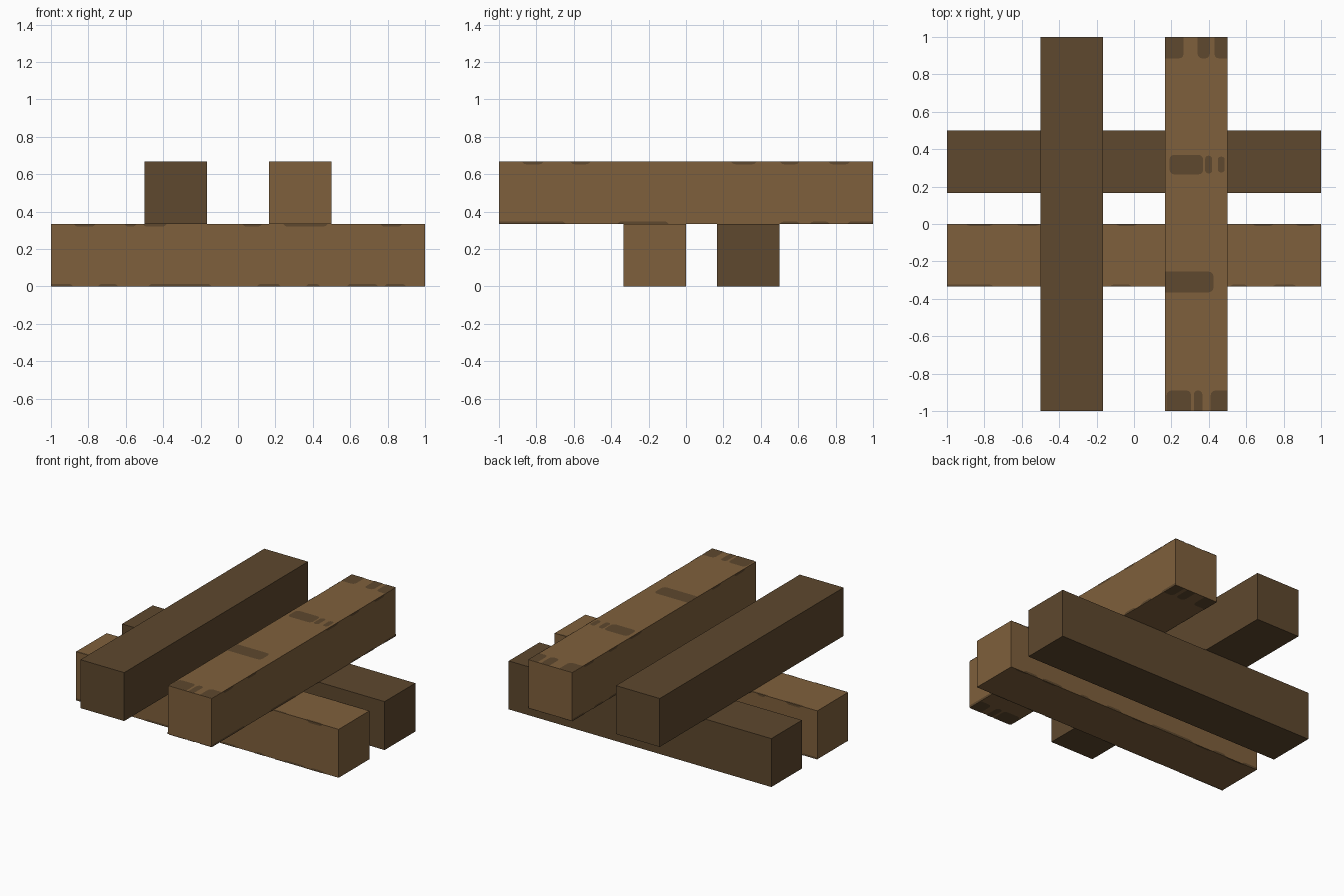
import bpy, bmesh, math
from mathutils import Vector

if "Cube" in bpy.data.objects:
    bpy.data.objects.remove(bpy.data.objects["Cube"])


def srgb(r, g, b):
    f = lambda c: c / 12.92 if c <= 0.04045 else ((c + 0.055) / 1.055) ** 2.4
    return [f(c / 255) for c in (r, g, b)] + [1.0]


def material(name, rgb):
    m = bpy.data.materials.new(name)
    m.diffuse_color = srgb(*rgb)
    m.use_nodes = True
    m.node_tree.nodes["Principled BSDF"].inputs["Base Color"].default_value = m.diffuse_color
    return m


LIGHT = material("light_wood", (127, 96, 60))
DARK = material("dark_bark", (94, 72, 46))
T = 1 / 3  # beam thickness


def finish(bm, name, mat):
    me = bpy.data.meshes.new(name)
    bm.to_mesh(me)
    bm.free()
    me.materials.append(mat)
    ob = bpy.data.objects.new(name, me)
    bpy.context.collection.objects.link(ob)


def beam(name, lo, hi, mat):
    bm = bmesh.new()
    bmesh.ops.create_cube(bm, size=1)
    for v in bm.verts:
        v.co = [lo[i] + (v.co[i] + 0.5) * (hi[i] - lo[i]) for i in range(3)]
    finish(bm, name, mat)


def patches(name, lo, hi, axis, side, rects):
    """Thin rounded bark marks on one beam face, clipped at the face edges."""
    a, b = [i for i in range(3) if i != axis]
    normal = Vector([side if i == axis else 0 for i in range(3)])
    pos = hi[axis] + 0.002 if side > 0 else lo[axis] - 0.002
    bm = bmesh.new()
    for u0, u1, v0, v1 in rects:
        r = min(0.025, (u1 - u0) / 2.2, (v1 - v0) / 2.2)
        pts = []
        for k, (cu, cv) in enumerate([(u1 - r, v1 - r), (u0 + r, v1 - r),
                                      (u0 + r, v0 + r), (u1 - r, v0 + r)]):
            for j in range(4):
                t = math.pi / 2 * (k + j / 3)
                u = min(max(cu + r * math.cos(t), lo[a]), hi[a])
                v = min(max(cv + r * math.sin(t), lo[b]), hi[b])
                if not pts or math.dist(pts[-1], (u, v)) > 1e-5:
                    pts.append((u, v))
        if math.dist(pts[0], pts[-1]) < 1e-5:
            pts.pop()
        verts = []
        for u, v in pts:
            co = [0, 0, 0]
            co[axis], co[a], co[b] = pos, u, v
            verts.append(bm.verts.new(co))
        f = bm.faces.new(verts)
        f.normal_update()
        if f.normal.dot(normal) < 0:
            f.normal_flip()
    finish(bm, name, DARK)


# Four crossed beams
front_lo, front_hi = (-1, -T, 0), (1, 0, T)
right_lo, right_hi = (T / 2, -1, T), (0.5, 1, 2 * T)
beam("lower_front_beam", front_lo, front_hi, LIGHT)
beam("lower_back_beam", (-1, T / 2, 0), (1, 0.5, T), DARK)
beam("upper_left_beam", (-0.5, -1, T), (-T / 2, 1, 2 * T), DARK)
beam("upper_right_beam", right_lo, right_hi, LIGHT)

# Broad marks on the top and underside of the upper light beam
broad = [(0.14, 0.265, 0.885, 1.05), (0.34, 0.405, 0.885, 1.05), (0.43, 0.53, 0.885, 1.05),
         (0.19, 0.37, 0.265, 0.37), (0.38, 0.418, 0.27, 0.365), (0.448, 0.485, 0.275, 0.36),
         (0.12, 0.425, -0.365, -0.255),
         (0.175, 0.305, -1.05, -0.89), (0.32, 0.365, -1.05, -0.89), (0.41, 0.53, -1.05, -0.89)]
patches("upper_marks_top", right_lo, right_hi, 2, 1, broad)
patches("upper_marks_bottom", right_lo, right_hi, 2, -1, broad)


# Narrow marks along the long edges of the light beams
def edge_marks(high, low, lo, hi, d=0.014):
    return ([(u0, u1, hi - d, hi + 0.04) for u0, u1 in high] +
            [(u0, u1, lo - 0.04, lo + d) for u0, u1 in low])


high = [(-0.88, -0.76), (-0.62, -0.51), (0.24, 0.38), (0.50, 0.61), (0.76, 0.88)]
low = [(-1.05, -0.64), (-0.37, -0.09), (0.50, 0.61), (0.66, 0.77), (0.86, 1.05)]
for side in (-1, 1):
    patches("upper_side_marks", right_lo, right_hi, 0, side, edge_marks(high, low, T, 2 * T))

high = [(-0.88, -0.76), (-0.61, -0.54), (-0.51, -0.38), (0.02, 0.13), (0.24, 0.48), (0.76, 0.88)]
low = [(-1.05, -0.88), (-0.75, -0.64), (-0.48, -0.14), (0.10, 0.23), (0.36, 0.44), (0.58, 0.75), (0.78, 0.90)]
for side in (-1, 1):
    patches("lower_side_marks", front_lo, front_hi, 1, side, edge_marks(high, low, 0, T))

high = [(-0.90, -0.75), (-0.63, -0.50), (-0.10, 0.02), (0.63, 0.75), (0.86, 0.97)]
low = [(-1.05, -0.75), (-0.13, -0.01), (0.51, 0.61), (0.74, 0.87)]
for side in (-1, 1):
    patches("lower_flat_marks", front_lo, front_hi, 2, side, edge_marks(high, low, -T, 0, 0.01))
